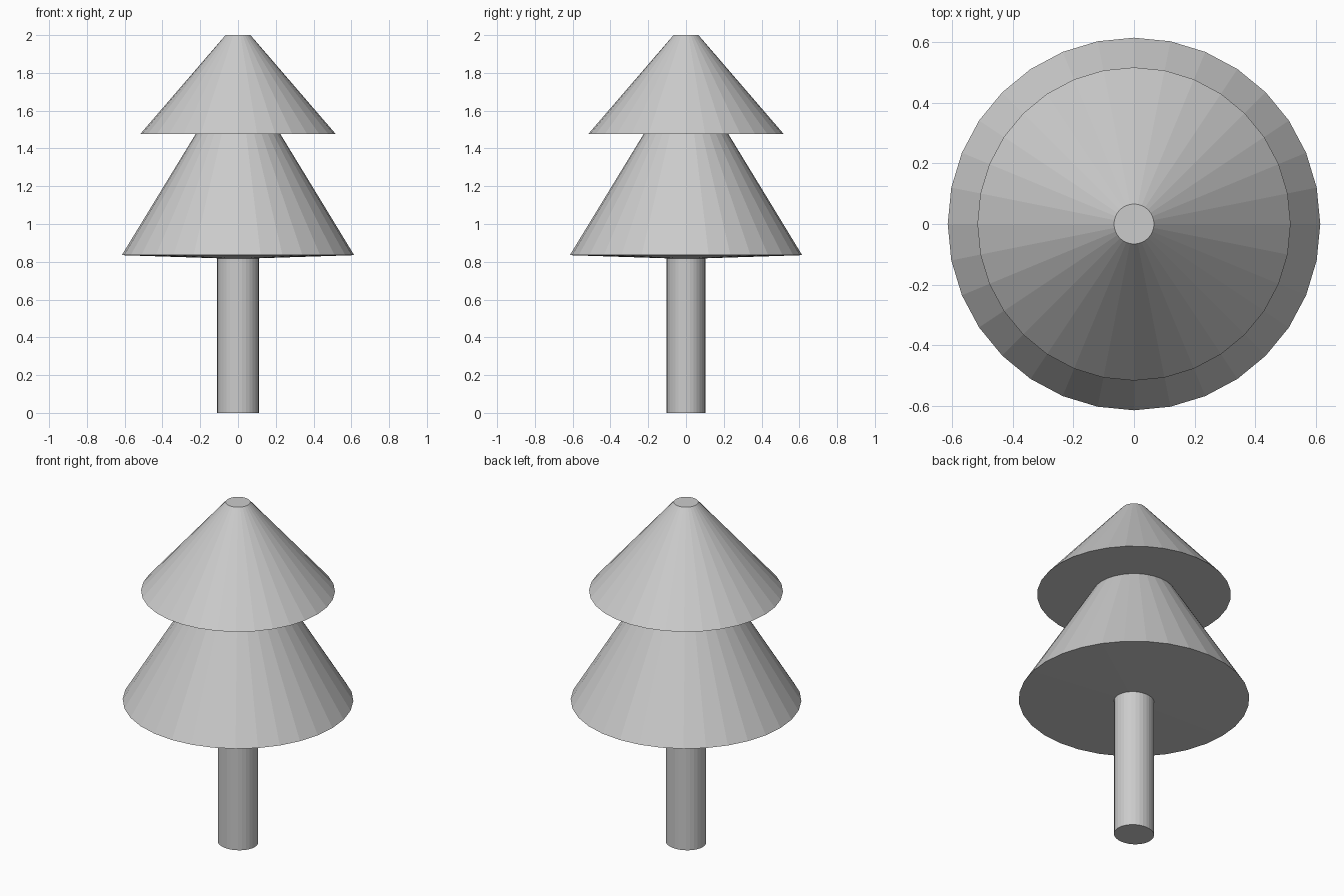
import bpy
import bmesh
from math import cos, sin, tau

SIDES = 32

default = bpy.data.objects.get("Cube")
if default:
    bpy.data.objects.remove(default, do_unlink=True)

# One plain grey for the whole tree
grey = bpy.data.materials.new("light grey")
grey.use_nodes = True
colour = (0.6, 0.6, 0.6, 1)
grey.diffuse_color = colour
grey.node_tree.nodes["Principled BSDF"].inputs["Base Color"].default_value = colour


def turned(name, profile, squash=1.0, tip=None):
    """Flat-faced solid of revolution from (radius, z) rings, closed at both ends.
    tip gives the height of a shallow point under the first ring."""
    bm = bmesh.new()
    rings = [[bm.verts.new((r * cos(tau * i / SIDES), squash * r * sin(tau * i / SIDES), z))
              for i in range(SIDES)] for r, z in profile]
    for low, high in zip(rings, rings[1:]):
        for i in range(SIDES):
            j = (i + 1) % SIDES
            bm.faces.new((low[i], low[j], high[j], high[i]))
    bm.faces.new(rings[-1])
    if tip is None:
        bm.faces.new(rings[0][::-1])
    else:
        point = bm.verts.new((0, 0, tip))
        for i in range(SIDES):
            bm.faces.new((rings[0][(i + 1) % SIDES], rings[0][i], point))
    bmesh.ops.recalc_face_normals(bm, faces=bm.faces)
    mesh = bpy.data.meshes.new(name)
    bm.to_mesh(mesh)
    bm.free()
    mesh.materials.append(grey)
    obj = bpy.data.objects.new(name, mesh)
    bpy.context.collection.objects.link(obj)
    return obj


# Slightly oval trunk
turned("trunk", [(0.11, 0), (0.11, 0.83)], squash=0.93)
# Lower tier with a shallow sagging underside
turned("lower_foliage", [(0.615, 0.835), (0.222, 1.48)], tip=0.815)
# Upper tier, cut flat at the top
turned("upper_foliage", [(0.517, 1.477), (0.066, 2.0)])
